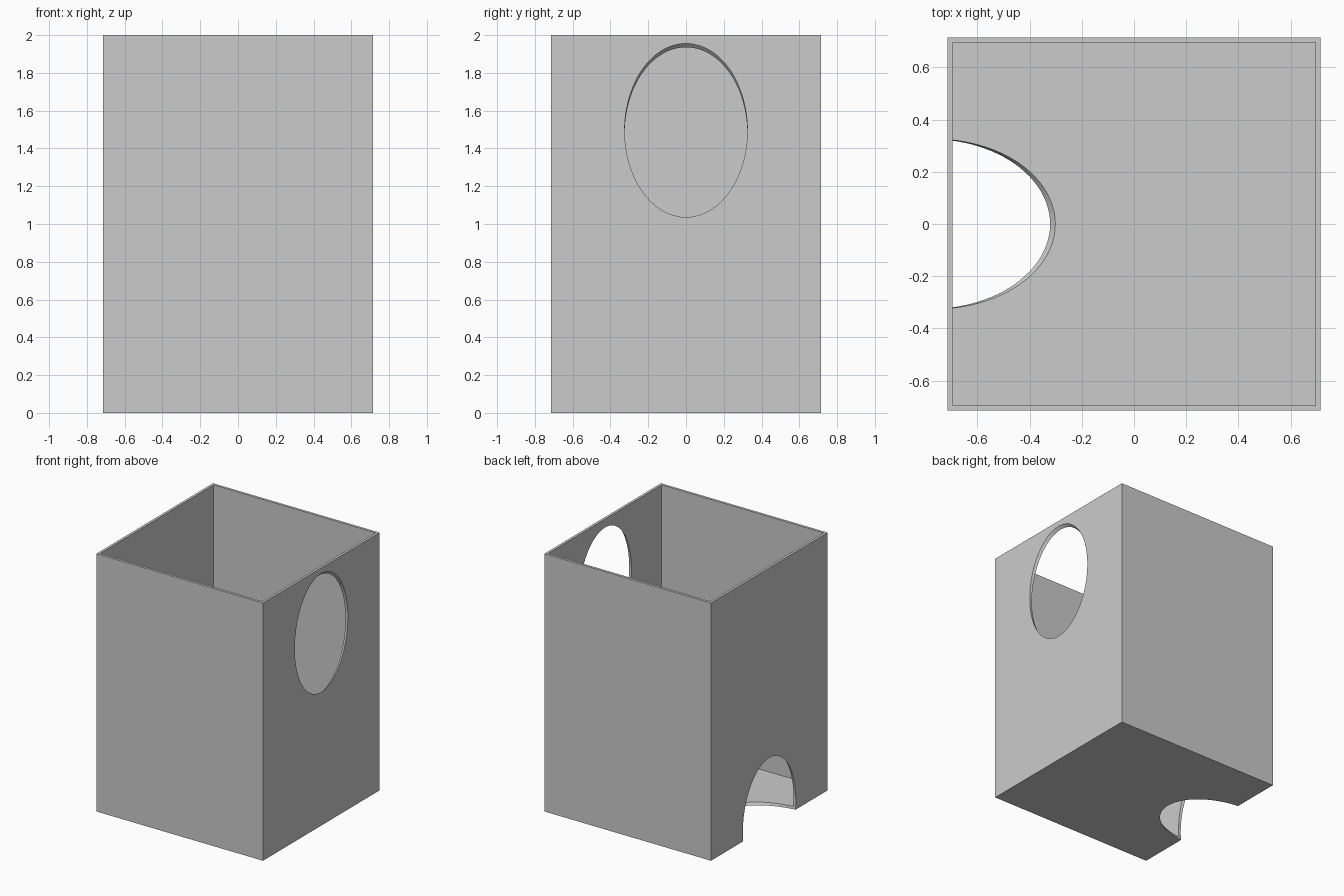
import bpy, bmesh
from math import radians
from mathutils import Matrix

WIDTH, HEIGHT, WALL = 1.43, 2.0, 0.02
HOLE_RADIUS, AXIS_HEIGHT = 0.325, 0.781   # slanted passage crosses x = 0 here

if "Cube" in bpy.data.objects:
    bpy.data.objects.remove(bpy.data.objects["Cube"])

grey = bpy.data.materials.new("plain_grey")
grey.use_nodes = True
grey.diffuse_color = (0.6, 0.6, 0.6, 1)
grey.node_tree.nodes["Principled BSDF"].inputs["Base Color"].default_value = grey.diffuse_color


def add_object(name, bm):
    bmesh.ops.recalc_face_normals(bm, faces=bm.faces)
    mesh = bpy.data.meshes.new(name)
    bm.to_mesh(mesh)
    bm.free()
    obj = bpy.data.objects.new(name, mesh)
    bpy.context.collection.objects.link(obj)
    mesh.materials.append(grey)
    return obj


# Open-topped box: inset the top face for the rim, then push it down to the floor
bm = bmesh.new()
bmesh.ops.create_cube(bm, size=1, matrix=Matrix.Translation((0, 0, HEIGHT / 2))
                      @ Matrix.Diagonal((WIDTH, WIDTH, HEIGHT, 1)))
top = max(bm.faces, key=lambda f: f.calc_center_median().z)
bmesh.ops.inset_region(bm, faces=[top], thickness=WALL, use_even_offset=True)
pushed = bmesh.ops.extrude_face_region(bm, geom=[top])["geom"]
bmesh.ops.translate(bm, vec=(0, 0, WALL - HEIGHT),
                    verts=[v for v in pushed if isinstance(v, bmesh.types.BMVert)])
if top.is_valid:
    bmesh.ops.delete(bm, geom=[top], context="FACES_ONLY")
box = add_object("open_box", bm)

# Slanted round cutter: upper hole on one side, lower notch on the other
bm = bmesh.new()
bmesh.ops.create_cone(bm, cap_ends=True, segments=96, radius1=HOLE_RADIUS,
                      radius2=HOLE_RADIUS, depth=4,
                      matrix=Matrix.Translation((0, 0, AXIS_HEIGHT))
                      @ Matrix.Rotation(radians(45), 4, "Y"))
cutter = add_object("hole_cutter", bm)
cutter.hide_render = True

cut = box.modifiers.new("slanted_holes", "BOOLEAN")
cut.operation = "DIFFERENCE"
cut.solver = "EXACT"
cut.object = cutter

bpy.ops.object.select_all(action="DESELECT")
box.select_set(True)
bpy.context.view_layer.objects.active = box
bpy.ops.object.modifier_apply(modifier=cut.name)
bpy.data.objects.remove(cutter)
bpy.ops.object.shade_smooth_by_angle(angle=radians(30))
